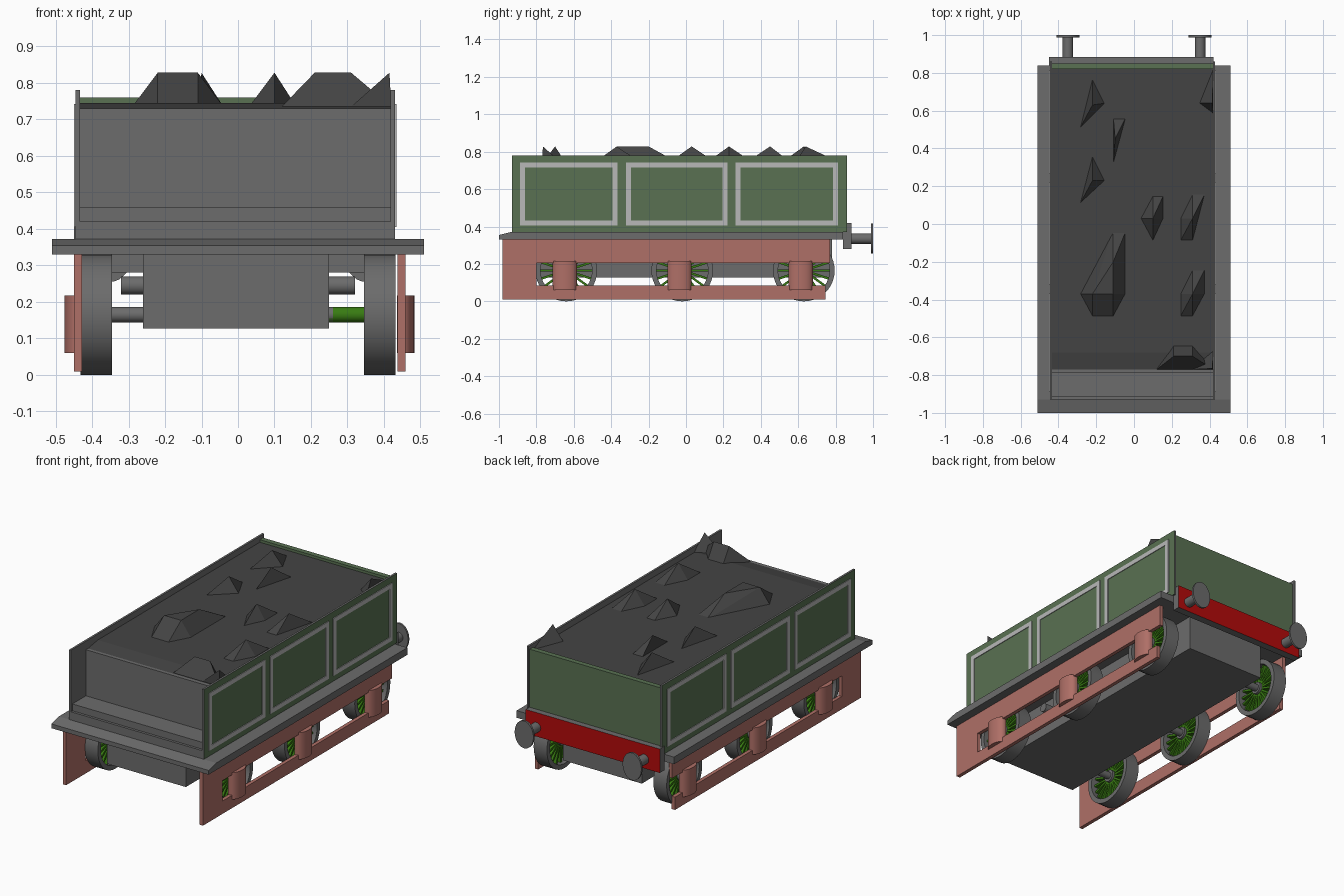
import bpy, bmesh, math
from mathutils import Matrix, Vector

if "Cube" in bpy.data.objects:
    bpy.data.objects.remove(bpy.data.objects["Cube"])


def material(name, r, g, b):
    m = bpy.data.materials.new(name)
    m.use_nodes = True
    m.diffuse_color = (r, g, b, 1)
    bsdf = next(n for n in m.node_tree.nodes if n.type == 'BSDF_PRINCIPLED')
    bsdf.inputs["Base Color"].default_value = (r, g, b, 1)
    return m


GREY = material("dark grey", .15, .15, .15)
COAL = material("coal", .057, .057, .057)
GREEN = material("body green", .1, .165, .085)
RUST = material("frame rust", .43, .16, .135)
RED = material("beam red", .45, .003, .003)
SPOKE = material("spoke green", .04, .2, .006)
LINE = material("lining pale grey", .48, .48, .48)


def finish(name, bm, *mats, rule=None, smooth=False):
    bmesh.ops.recalc_face_normals(bm, faces=bm.faces)
    bm.normal_update()
    if rule:
        for f in bm.faces:
            f.material_index = int(rule(f))
    me = bpy.data.meshes.new(name)
    bm.to_mesh(me)
    bm.free()
    for m in mats:
        me.materials.append(m)
    ob = bpy.data.objects.new(name, me)
    bpy.context.collection.objects.link(ob)
    if smooth:
        bpy.ops.object.select_all(action='DESELECT')
        ob.select_set(True)
        bpy.context.view_layer.objects.active = ob
        bpy.ops.object.shade_smooth_by_angle(angle=math.radians(40))
    return ob


def add_box(bm, lo, hi):
    lo, hi = Vector(lo), Vector(hi)
    m = Matrix.Translation((lo + hi) / 2) @ Matrix.Diagonal((*(hi - lo), 1))
    bmesh.ops.create_cube(bm, size=1, matrix=m)


def box(name, lo, hi, *mats, rule=None):
    bm = bmesh.new()
    add_box(bm, lo, hi)
    return finish(name, bm, *mats, rule=rule)


def prism(name, points, depth, mat, smooth=False):
    """Extrude a polygon of 3D points along the depth vector."""
    bm = bmesh.new()
    face = bm.faces.new([bm.verts.new(p) for p in points])
    ext = bmesh.ops.extrude_face_region(bm, geom=[face])["geom"]
    bmesh.ops.translate(bm, verts=[v for v in ext if isinstance(v, bmesh.types.BMVert)], vec=depth)
    return finish(name, bm, mat, smooth=smooth)


def rod(name, a, b, r, mat, squash=1.0):
    """Cylinder from a to b; squash narrows it across x."""
    a, b = Vector(a), Vector(b)
    m = (Matrix.Translation((a + b) / 2) @ Matrix.Diagonal((squash, 1, 1, 1))
         @ (b - a).to_track_quat('Z', 'Y').to_matrix().to_4x4())
    bm = bmesh.new()
    bmesh.ops.create_cone(bm, cap_ends=True, segments=32, radius1=r, radius2=r,
                          depth=(b - a).length, matrix=m)
    return finish(name, bm, mat, smooth=True)


# Footplate with sloped front edge
prism("footplate", [(-.51, y, z) for y, z in
      ((-1, .33), (-1, .355), (-.93, .372), (.84, .372), (.84, .33))], (1.02, 0, 0), GREY)

# Tank body, front steps and walls
box("lower_step", (-.435, -.93, .37), (.42, -.75, .42), GREY)
box("upper_step", (-.435, -.915, .42), (.42, -.75, .46), GREY)
box("front_wall", (-.435, -.79, .46), (.422, -.76, .73), GREY)
box("back_wall", (-.435, .82, .42), (.422, .85, .76), GREEN)
box("body_base", (-.435, -.76, .37), (.422, .845, .43), GREY)

# Side sheets with lined panels
for side, edge, word in ((1, .43, "left"), (-1, -.445, "right")):
    xs = sorted((edge, edge - side * .012))
    box(word + "_side_sheet", (xs[0], -.93, .372), (xs[1], .86, .78), GREEN, GREY,
        rule=lambda f: f.normal.x * side < .5)
    bm = bmesh.new()
    xs = sorted((edge - side * .002, edge + side * .004))
    w, z0, z1 = .026, .405, .742
    for y0, y1 in ((-.887, -.367), (-.32, .222), (.265, .812)):
        for a, b, c, d in ((y0, y0 + w, z0, z1), (y1 - w, y1, z0, z1),
                           (y0 + w, y1 - w, z0, z0 + w), (y0 + w, y1 - w, z1 - w, z1)):
            add_box(bm, (xs[0], a, c), (xs[1], b, d))
    finish(word + "_lining", bm, LINE)

# Coal bed with a sloping front lip
prism("coal_bed", [(-.433, y, z) for y, z in
      ((-.77, .46), (-.77, .73), (-.68, .745), (.84, .745), (.84, .46))], (.853, 0, 0), COAL)

# Coal lumps: outline on the bed, then peak points
TOP = .828
LUMPS = [
    (((-.29, .5), (-.22, .78), (-.15, .64)), ((-.22, .63),)),
    (((-.11, .57), (-.04, .57), (-.11, .31)), ((-.1, .45),)),
    (((-.29, .1), (-.22, .37), (-.15, .23)), ((-.22, .23),)),
    (((.03, .03), (.1, .16), (.16, .16), (.16, .03), (.1, -.1)), ((.1, .03),)),
    (((.24, .03), (.24, -.1), (.31, -.1), (.38, .17), (.31, .17)), ((.31, .03),)),
    (((-.29, -.37), (-.22, -.5), (-.11, -.5), (-.04, -.37), (-.04, -.03), (-.11, -.03)),
     ((-.22, -.37), (-.11, -.37), (-.11, -.2))),
    (((.24, -.37), (.24, -.5), (.31, -.5), (.38, -.37), (.38, -.23), (.31, -.23)), ((.31, -.37),)),
    (((.12, -.77), (.21, -.64), (.31, -.64), (.42, -.77)), ((.21, -.7), (.31, -.7))),
    (((.31, -.77), (.42, -.77), (.42, -.66)), ((.415, -.765),)),
    (((.34, .64), (.42, .58), (.42, .84)), ((.415, .64),)),
]
for i, (outline, peaks) in enumerate(LUMPS):
    bm = bmesh.new()
    for x, y in outline:
        bm.verts.new((x, y, .735))
    for x, y in peaks:
        bm.verts.new((x, y, TOP))
    bmesh.ops.convex_hull(bm, input=bm.verts)
    finish(f"coal_lump_{i + 1}", bm, COAL)

# Rear beam, red on its back face, and oval buffers
box("buffer_beam", (-.45, .84, .28), (.42, .885, .42), GREY, RED, rule=lambda f: f.normal.y > .5)
for x, word in ((.35, "left"), (-.35, "right")):
    rod(word + "_buffer_shaft", (x, .88, .335), (x, .99, .335), .028, GREY)
    rod(word + "_buffer_head", (x, .988, .335), (x, 1, .335), .08, GREY, squash=.76)

# Under-floor tank and cross pipe
box("under_tank", (-.26, -.84, .127), (.25, .78, .335), GREY)
rod("cross_pipe", (-.32, -.4, .245), (.32, -.4, .245), .025, GREY)

# Outside frames: post, top plate and open-ended lower bar
for side, x, word in ((1, .447, "left"), (-1, -.44, "right")):
    prism(word + "_frame", [(x - .01, y, z) for y, z in
          ((-.98, .01), (.745, .01), (.745, .085), (-.8, .085), (-.8, .205),
           (.77, .205), (.77, .335), (-.98, .335))], (.022, 0, 0), RUST)
    # Axle boxes with a rounded outer face
    for i, y in enumerate((-.648, -.035, .613)):
        arc = [(x + side * .036 * math.sin(math.pi * t / 12),
                y + .065 * math.cos(math.pi * t / 12), .06) for t in range(13)]
        back = [(x - side * .012, y - .065, .06), (x - side * .012, y + .065, .06)]
        prism(f"{word}_axle_box_{i + 1}", arc + back, (0, 0, .157), RUST, smooth=True)

# Wheels
R, RIM, N = .165, .138, 20
for i, y in enumerate((-.64, -.02, .63)):
    rod(f"axle_{i + 1}", (-.38, y, R), (.26, y, R), .021, GREY)
    rod(f"axle_sleeve_{i + 1}", (.25, y, R), (.38, y, R), .021, SPOKE)
    for x, word in ((.388, "left"), (-.388, "right")):
        # Rim: square section spun about the axle
        bm = bmesh.new()
        section = [bm.verts.new((x + dx, y, R + r)) for dx, r in
                   ((-.043, R), (.043, R), (.043, RIM), (-.043, RIM))]
        edges = [bm.edges.new((section[k], section[k - 1])) for k in range(4)]
        bmesh.ops.spin(bm, geom=section + edges, cent=(x, y, R), axis=(1, 0, 0),
                       angle=math.tau, steps=40)
        bmesh.ops.remove_doubles(bm, verts=bm.verts, dist=.0005)
        finish(f"{word}_wheel_rim_{i + 1}", bm, GREY, smooth=True)
        # Spokes
        bm = bmesh.new()
        for k in range(N):
            m = (Matrix.Translation((x, y, R)) @ Matrix.Rotation(math.tau * k / N, 4, 'X')
                 @ Matrix.Translation((0, 0, .08)) @ Matrix.Diagonal((.04, .012, .125, 1)))
            bmesh.ops.create_cube(bm, size=1, matrix=m)
        finish(f"{word}_spokes_{i + 1}", bm, SPOKE)
        rod(f"{word}_hub_{i + 1}", (x - .035, y, R), (x + .035, y, R), .035, GREY)
